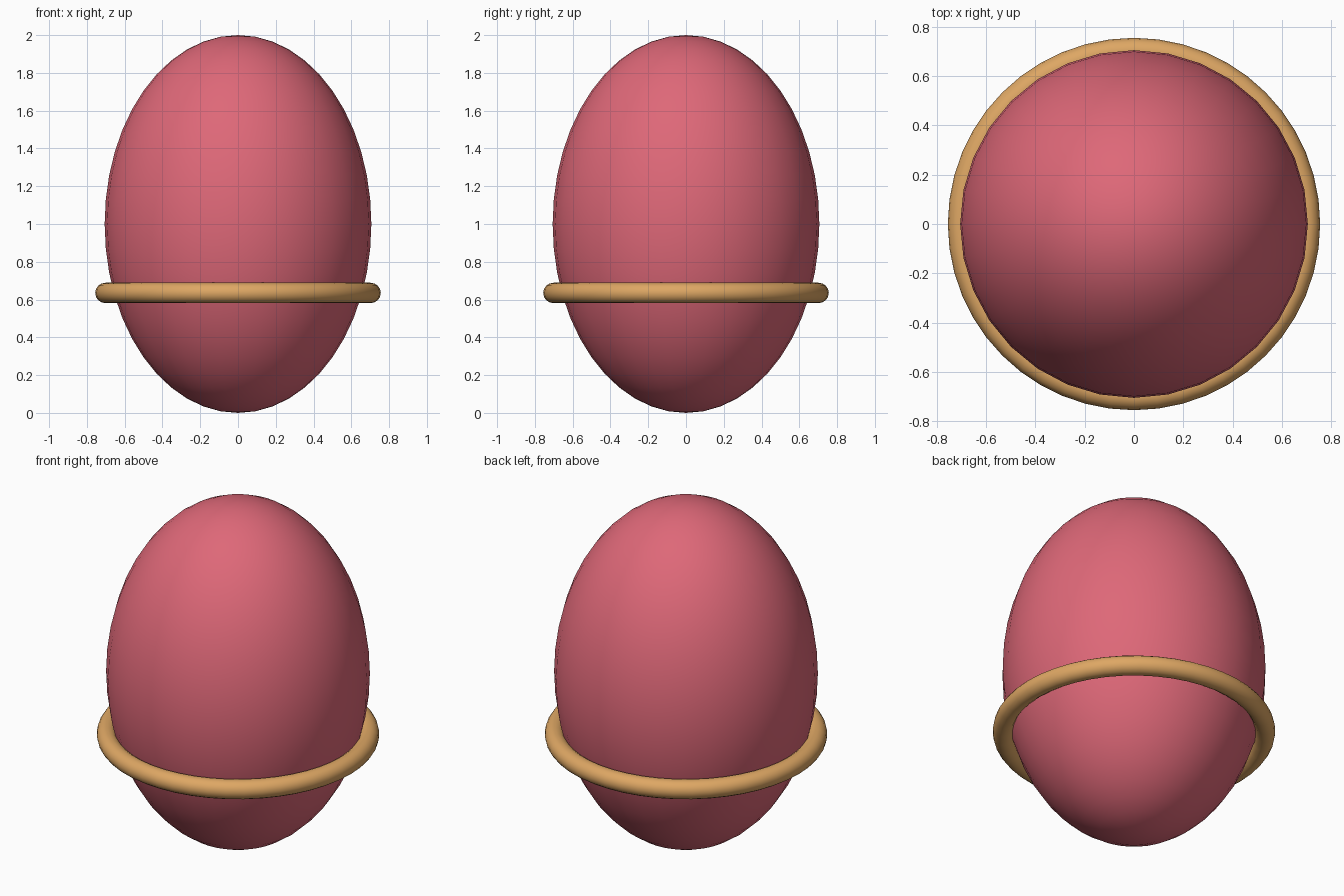
import bpy

if "Cube" in bpy.data.objects:
    bpy.data.objects.remove(bpy.data.objects["Cube"])


def finish(name, color):
    """Name the active object, give it a flat colour and smooth shading."""
    obj = bpy.context.object
    obj.name = name
    mat = bpy.data.materials.new(name + " colour")
    mat.diffuse_color = (*color, 1)
    mat.use_nodes = True
    mat.node_tree.nodes["Principled BSDF"].inputs["Base Color"].default_value = mat.diffuse_color
    obj.data.materials.append(mat)
    bpy.ops.object.shade_smooth()
    return obj


# Egg-shaped body: a stretched sphere
bpy.ops.mesh.primitive_uv_sphere_add(segments=32, ring_count=24, radius=1, location=(0, 0, 1))
bpy.context.object.scale = (0.706, 0.706, 1)
bpy.ops.object.transform_apply(location=False, rotation=False, scale=True)
finish("egg_body", (0.73, 0.138, 0.188))

# Band around the lower part
bpy.ops.mesh.primitive_torus_add(major_segments=48, minor_segments=16,
                                 major_radius=0.702, minor_radius=0.054,
                                 location=(0, 0, 0.635))
finish("ring_band", (0.73, 0.386, 0.127))
